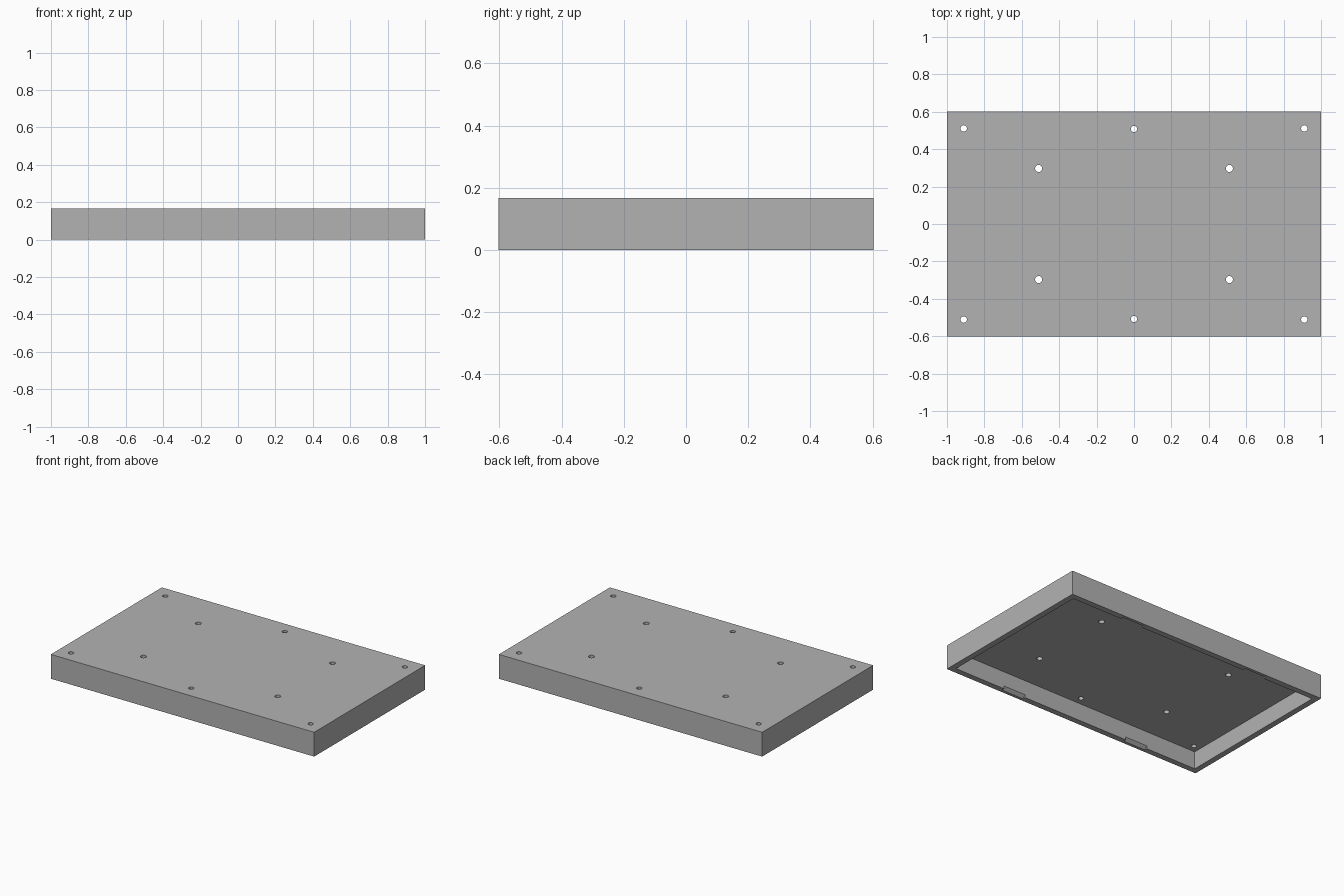
import bpy
import bmesh
from mathutils import Matrix

if "Cube" in bpy.data.objects:
    bpy.data.objects.remove(bpy.data.objects["Cube"], do_unlink=True)

LENGTH, WIDTH, HEIGHT = 2.0, 1.204, 0.167
WALL, DEPTH = 0.04, 0.12          # rim thickness and cavity depth
INNER_Y = WIDTH / 2 - WALL

grey = bpy.data.materials.new("plain_grey")
grey.use_nodes = True
grey.diffuse_color = (0.45, 0.45, 0.45, 1)
grey.node_tree.nodes["Principled BSDF"].inputs["Base Color"].default_value = grey.diffuse_color


def finish(name, bm):
    """Turn a bmesh into a linked object."""
    bmesh.ops.recalc_face_normals(bm, faces=bm.faces)
    mesh = bpy.data.meshes.new(name)
    bm.to_mesh(mesh)
    bm.free()
    mesh.materials.append(grey)
    obj = bpy.data.objects.new(name, mesh)
    bpy.context.collection.objects.link(obj)
    return obj


def box(name, size, z_low):
    bm = bmesh.new()
    place = Matrix.Translation((0, 0, z_low + size[2] / 2)) @ Matrix.Diagonal((*size, 1))
    bmesh.ops.create_cube(bm, size=1, matrix=place)
    return finish(name, bm)


def cut(target, cutter):
    mod = target.modifiers.new(cutter.name, 'BOOLEAN')
    mod.operation = 'DIFFERENCE'
    mod.solver = 'EXACT'
    mod.object = cutter
    bpy.context.view_layer.objects.active = target
    bpy.ops.object.modifier_apply(modifier=mod.name)
    bpy.data.objects.remove(cutter, do_unlink=True)


# Solid block hollowed from below
cover = box("tray_cover", (LENGTH, WIDTH, HEIGHT), 0)
cut(cover, box("cavity", (LENGTH - 2 * WALL, 2 * INNER_Y, DEPTH + 0.1), -0.1))

# Screw holes through the top plate
bm = bmesh.new()
holes = [(sx * x, sy * y, r) for x, y, r in ((0.91, 0.511, 0.017), (0.51, 0.297, 0.019))
         for sx in (-1, 1) for sy in (-1, 1)]
holes += [(0, sy * 0.508, 0.017) for sy in (-1, 1)]
for x, y, r in holes:
    bmesh.ops.create_cone(bm, cap_ends=True, segments=32, radius1=r, radius2=r, depth=0.2,
                          matrix=Matrix.Translation((x, y, HEIGHT)))
cut(cover, finish("screw_holes", bm))

# Sloped pry notches along the inside edge of the long walls
bm = bmesh.new()
profile = ((-0.01, -0.01), (0.03, -0.01), (-0.01, 0.03))
for sx in (-1, 1):
    for sy in (-1, 1):
        face = bm.faces.new([bm.verts.new((sx * 0.49 - 0.085, sy * (INNER_Y + dy), z))
                             for dy, z in profile])
        ext = bmesh.ops.extrude_face_region(bm, geom=[face], use_keep_orig=True)
        verts = [v for v in ext["geom"] if isinstance(v, bmesh.types.BMVert)]
        bmesh.ops.translate(bm, verts=verts, vec=(0.17, 0, 0))
cut(cover, finish("pry_notches", bm))

# Smooth hole walls, crisp edges elsewhere
bpy.ops.object.select_all(action='DESELECT')
cover.select_set(True)
bpy.context.view_layer.objects.active = cover
bpy.ops.object.shade_smooth_by_angle()
